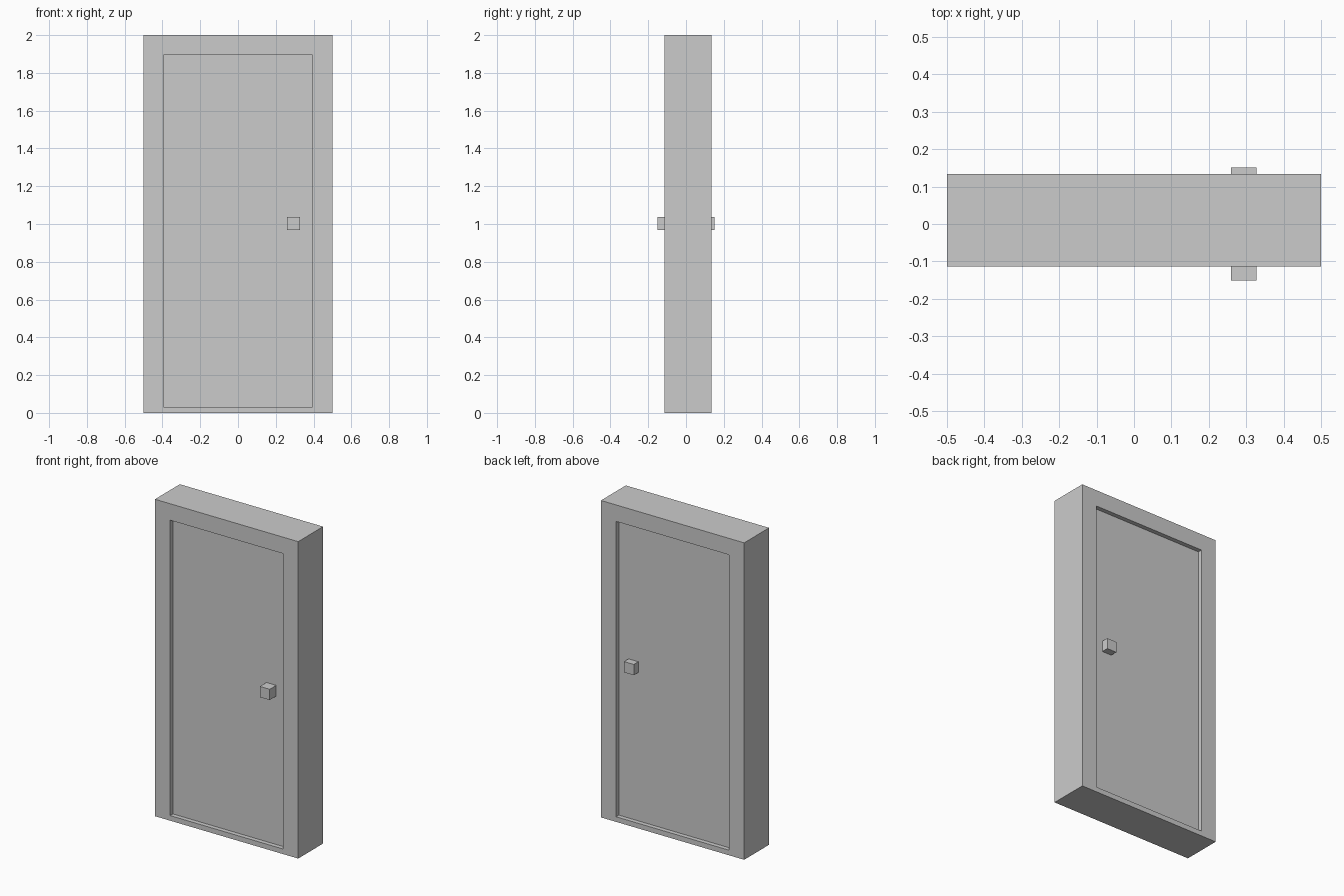
import bpy, bmesh

if "Cube" in bpy.data.objects:
    bpy.data.objects.remove(bpy.data.objects["Cube"])

Y_FRONT, Y_BACK = -0.114, 0.134      # frame faces
RECESS = 0.028                       # door panel set-back on each side
OPENING = (-0.394, 0.394, 0.032, 1.896)


def finish(name, bm):
    bmesh.ops.recalc_face_normals(bm, faces=bm.faces)
    mesh = bpy.data.meshes.new(name)
    bm.to_mesh(mesh)
    bm.free()
    obj = bpy.data.objects.new(name, mesh)
    bpy.context.collection.objects.link(obj)
    return obj


def rect(bm, x0, x1, z0, z1, y):
    return [bm.verts.new((x, y, z)) for x, z in ((x0, z0), (x1, z0), (x1, z1), (x0, z1))]


def box(name, x0, x1, y0, y1, z0, z1):
    bm = bmesh.new()
    bmesh.ops.create_cube(bm, size=1)
    bmesh.ops.scale(bm, vec=(x1 - x0, y1 - y0, z1 - z0), verts=bm.verts)
    bmesh.ops.translate(bm, vec=((x0 + x1) / 2, (y0 + y1) / 2, (z0 + z1) / 2), verts=bm.verts)
    return finish(name, bm)


# Door frame: one rectangular ring joining four loops around the opening
bm = bmesh.new()
loops = [rect(bm, -0.5, 0.5, 0, 2, Y_FRONT), rect(bm, *OPENING, Y_FRONT),
         rect(bm, *OPENING, Y_BACK), rect(bm, -0.5, 0.5, 0, 2, Y_BACK)]
for a, b in zip(loops, loops[1:] + loops[:1]):
    for i in range(4):
        j = (i + 1) % 4
        bm.faces.new((a[i], a[j], b[j], b[i]))
finish("door_frame", bm)

# Door panel, recessed on both sides
x0, x1, z0, z1 = OPENING
panel_front, panel_back = Y_FRONT + RECESS, Y_BACK - RECESS
box("door_panel", x0, x1, panel_front, panel_back, z0, z1)

# Square knobs on both faces
for name, ya, yb in (("front_knob", -0.151, panel_front), ("back_knob", panel_back, 0.151)):
    box(name, 0.259, 0.327, ya, yb, 0.968, 1.036)
